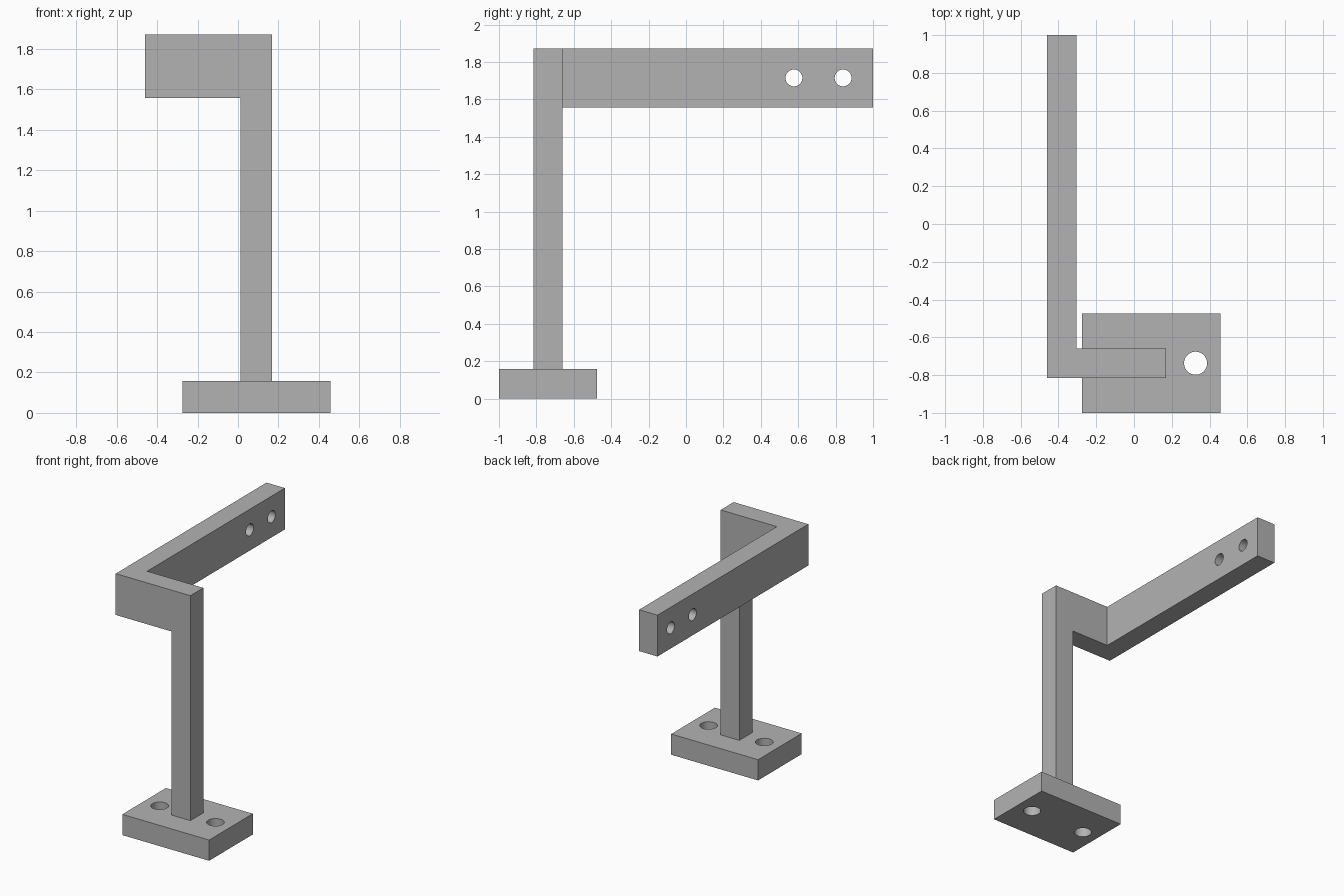
import bpy
import bmesh
import math
from mathutils import Matrix, Vector

cube = bpy.data.objects.get("Cube")
if cube:
    bpy.data.objects.remove(cube, do_unlink=True)

# Single grey finish
grey = bpy.data.materials.new("plain grey")
grey.use_nodes = True
colour = (0.45, 0.45, 0.45, 1)
grey.diffuse_color = colour
grey.node_tree.nodes["Principled BSDF"].inputs["Base Color"].default_value = colour


def box(bm, low, high):
    low, high = Vector(low), Vector(high)
    place = Matrix.Translation((low + high) / 2) @ Matrix.Diagonal((*(high - low), 1))
    bmesh.ops.create_cube(bm, size=1, matrix=place)


def finish(name, bm):
    bmesh.ops.recalc_face_normals(bm, faces=bm.faces)
    mesh = bpy.data.meshes.new(name)
    bm.to_mesh(mesh)
    bm.free()
    mesh.materials.append(grey)
    obj = bpy.data.objects.new(name, mesh)
    bpy.context.collection.objects.link(obj)
    return obj


def drill(obj, centre, radius, axis):
    """Cut a round through hole along the given axis."""
    turn = Matrix.Rotation(math.pi / 2, 4, "Y") if axis == "x" else Matrix()
    bm = bmesh.new()
    bmesh.ops.create_cone(bm, cap_ends=True, segments=48, radius1=radius, radius2=radius,
                          depth=0.4, matrix=Matrix.Translation(centre) @ turn)
    cutter = finish("hole_cutter", bm)
    cutter.hide_render = True
    cut = obj.modifiers.new("hole", "BOOLEAN")
    cut.operation, cut.solver, cut.object = "DIFFERENCE", "EXACT", cutter
    bpy.context.view_layer.update()
    graph = bpy.context.evaluated_depsgraph_get()
    result = bpy.data.meshes.new_from_object(obj.evaluated_get(graph))
    obj.modifiers.clear()
    obj.data = result
    bpy.data.objects.remove(cutter, do_unlink=True)


def pull(bm, direction, distance, face=None):
    """Extrude the outermost face in a direction, or the face given."""
    direction = Vector(direction)
    bm.normal_update()
    if face is None:
        face = max((f for f in bm.faces if f.normal.dot(direction) > 0.9),
                   key=lambda f: f.calc_center_median().dot(direction))
    new = bmesh.ops.extrude_discrete_faces(bm, faces=[face])["faces"][0]
    bmesh.ops.translate(bm, verts=new.verts, vec=direction * distance)


# Base plate with two screw holes
bm = bmesh.new()
box(bm, (-0.275, -1, 0), (0.457, -0.475, 0.158))
base = finish("base_plate", bm)
for side in (-1, 1):
    drill(base, (0.091 + side * 0.235, -0.737, 0.08), 0.061, "z")

# Post, short arm and long arm pulled out of one corner block
bm = bmesh.new()
box(bm, (-0.46, -0.815, 1.557), (-0.305, -0.659, 1.872))
pull(bm, (0, 1, 0), 1.659)
corner_side = max((f for f in bm.faces if f.normal.x > 0.9),
                  key=lambda f: -f.calc_center_median().y)
pull(bm, (1, 0, 0), 0.317, corner_side)
pull(bm, (1, 0, 0), 0.157)
post_bottom = max((f for f in bm.faces if f.normal.z < -0.9),
                  key=lambda f: f.calc_center_median().x)
pull(bm, (0, 0, -1), 1.399, post_bottom)
bmesh.ops.dissolve_limit(bm, angle_limit=0.01, verts=bm.verts, edges=bm.edges)
frame = finish("post_and_arm", bm)

# Two cross holes near the end of the long arm
for y in (0.577, 0.84):
    drill(frame, (-0.38, y, 1.715), 0.045, "x")

# Smooth hole walls, sharp corners
bpy.ops.object.select_all(action="DESELECT")
for obj in (base, frame):
    obj.select_set(True)
bpy.context.view_layer.objects.active = frame
bpy.ops.object.shade_smooth_by_angle(angle=math.radians(30))
